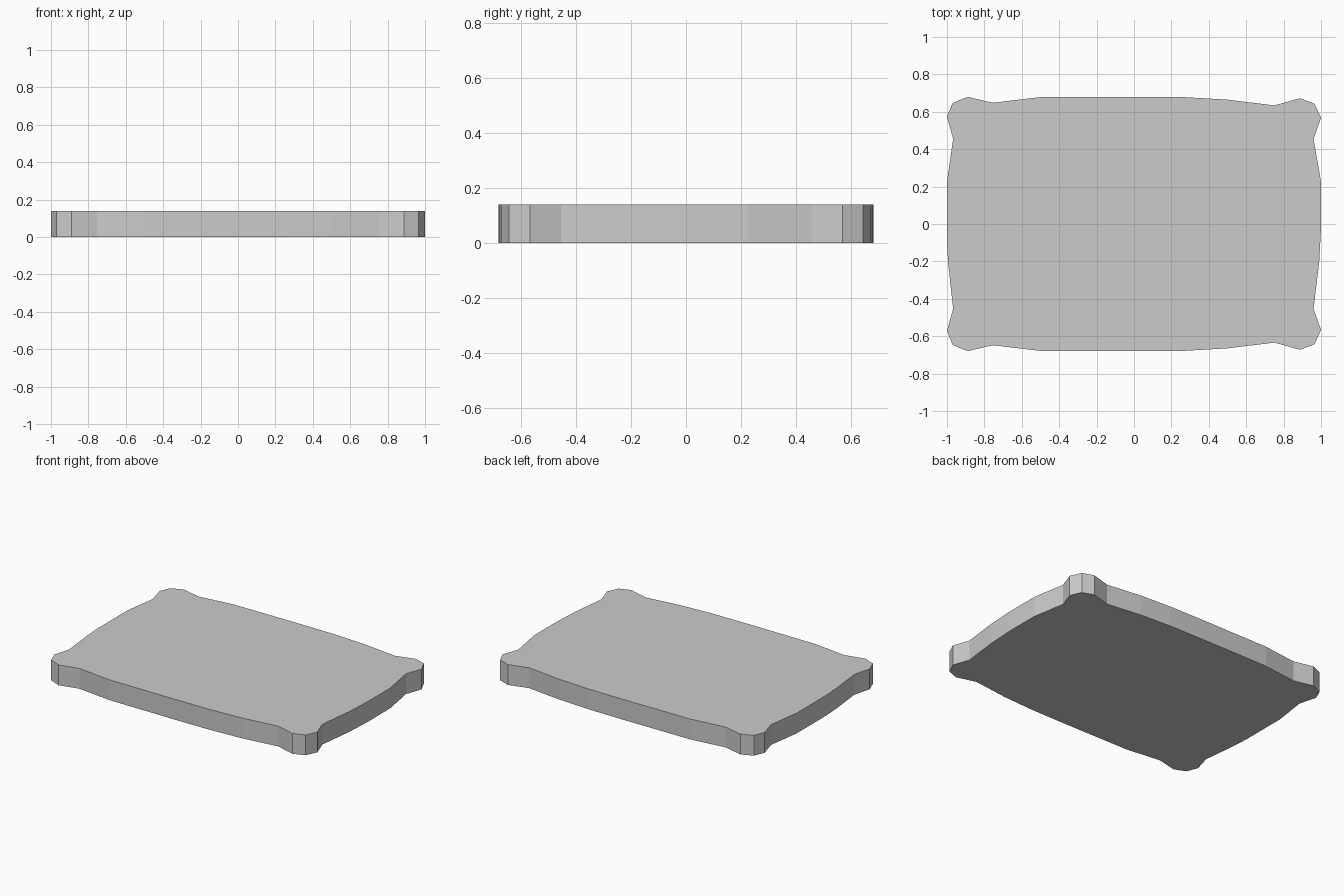
import bpy, bmesh

if "Cube" in bpy.data.objects:
    bpy.data.objects.remove(bpy.data.objects["Cube"])

HEIGHT = 0.14

# Scalloped outline, clockwise from the back left corner
outline = [
    (-1, .575), (-.97, .647), (-.89, .68), (-.755, .648),      # back left lobe
    (-.505, .678), (0, .68), (.27, .678), (.5, .665),          # back edge
    (.75, .634), (.887, .672), (.965, .643), (1, .568),        # back right lobe
    (.96, .455), (1, .225), (1, -.02), (.99, -.205), (.96, -.453),  # right edge
    (1, -.566), (.965, -.643), (.887, -.672), (.75, -.634),    # front right lobe
    (.5, -.665), (.27, -.678), (0, -.68), (-.505, -.678),      # front edge
    (-.755, -.648), (-.89, -.68), (-.97, -.647), (-1, -.57),   # front left lobe
    (-.967, -.453), (-.993, -.215), (-1, -.1), (-1, .225), (-.967, .455),  # left edge
]

# Slab: fill the outline and extrude it upwards
bm = bmesh.new()
base = bm.faces.new([bm.verts.new((x, y, 0)) for x, y in outline])
top = bmesh.ops.extrude_face_region(bm, geom=[base], use_keep_orig=True)
bmesh.ops.translate(bm, vec=(0, 0, HEIGHT),
                    verts=[g for g in top["geom"] if isinstance(g, bmesh.types.BMVert)])
bmesh.ops.recalc_face_normals(bm, faces=bm.faces)

mesh = bpy.data.meshes.new("scalloped_slab")
bm.to_mesh(mesh)
bm.free()
slab = bpy.data.objects.new("scalloped_slab", mesh)
bpy.context.collection.objects.link(slab)
